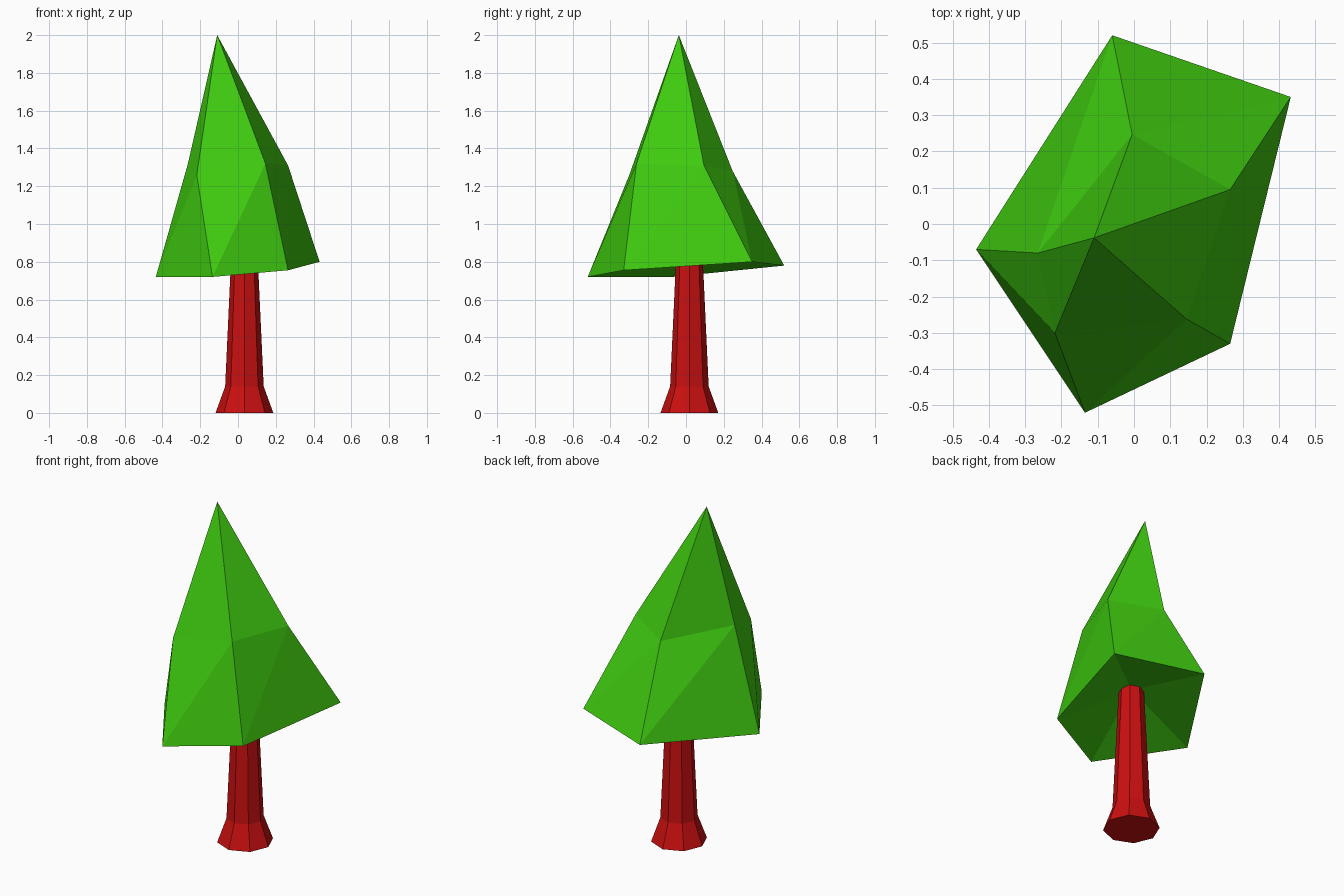
import bpy, bmesh
from math import cos, sin, tau

if "Cube" in bpy.data.objects:
    bpy.data.objects.remove(bpy.data.objects["Cube"])


def make_object(name, bm, color):
    bmesh.ops.recalc_face_normals(bm, faces=bm.faces)
    mesh = bpy.data.meshes.new(name)
    bm.to_mesh(mesh)
    bm.free()
    mat = bpy.data.materials.new(name + "_color")
    mat.diffuse_color = (*color, 1)
    mat.use_nodes = True
    mat.node_tree.nodes["Principled BSDF"].inputs["Base Color"].default_value = mat.diffuse_color
    mesh.materials.append(mat)
    obj = bpy.data.objects.new(name, mesh)
    bpy.context.collection.objects.link(obj)
    return obj


# Trunk: eight-sided flared column, slightly off centre
bm = bmesh.new()
rings = []
for radius, z in [(0.153, 0), (0.102, 0.14), (0.068, 0.875)]:
    rings.append([bm.verts.new((0.034 + radius * cos(tau * i / 8),
                                0.018 + radius * sin(tau * i / 8), z)) for i in range(8)])
for low, high in zip(rings, rings[1:]):
    for i in range(8):
        j = (i + 1) % 8
        bm.faces.new((low[i], low[j], high[j], high[i]))
bm.faces.new(rings[0])
bm.faces.new(rings[-1])
make_object("trunk", bm, (0.6, 0.005, 0.005))

# Foliage: irregular five-sided cone with a bent waist and a hollowed underside
skirt = [(-0.06, 0.52, 0.78), (-0.435, -0.07, 0.72), (-0.135, -0.52, 0.72),
         (0.265, -0.33, 0.755), (0.432, 0.35, 0.80)]
waist = [(-0.005, 0.247, 1.28), (-0.265, -0.08, 1.32), (-0.218, -0.30, 1.26),
         (0.145, -0.262, 1.32), (0.265, 0.095, 1.31)]
bm = bmesh.new()
low = [bm.verts.new(p) for p in skirt]
mid = [bm.verts.new(p) for p in waist]
tip = bm.verts.new((-0.11, -0.038, 2))
hollow = bm.verts.new((0.03, 0.015, 0.87))
for i in range(5):
    j = (i + 1) % 5
    bm.faces.new((low[i], low[j], mid[j]))
    bm.faces.new((low[i], mid[j], mid[i]))
    bm.faces.new((mid[i], mid[j], tip))
    bm.faces.new((low[j], low[i], hollow))
make_object("foliage", bm, (0.05, 0.6, 0.005))
